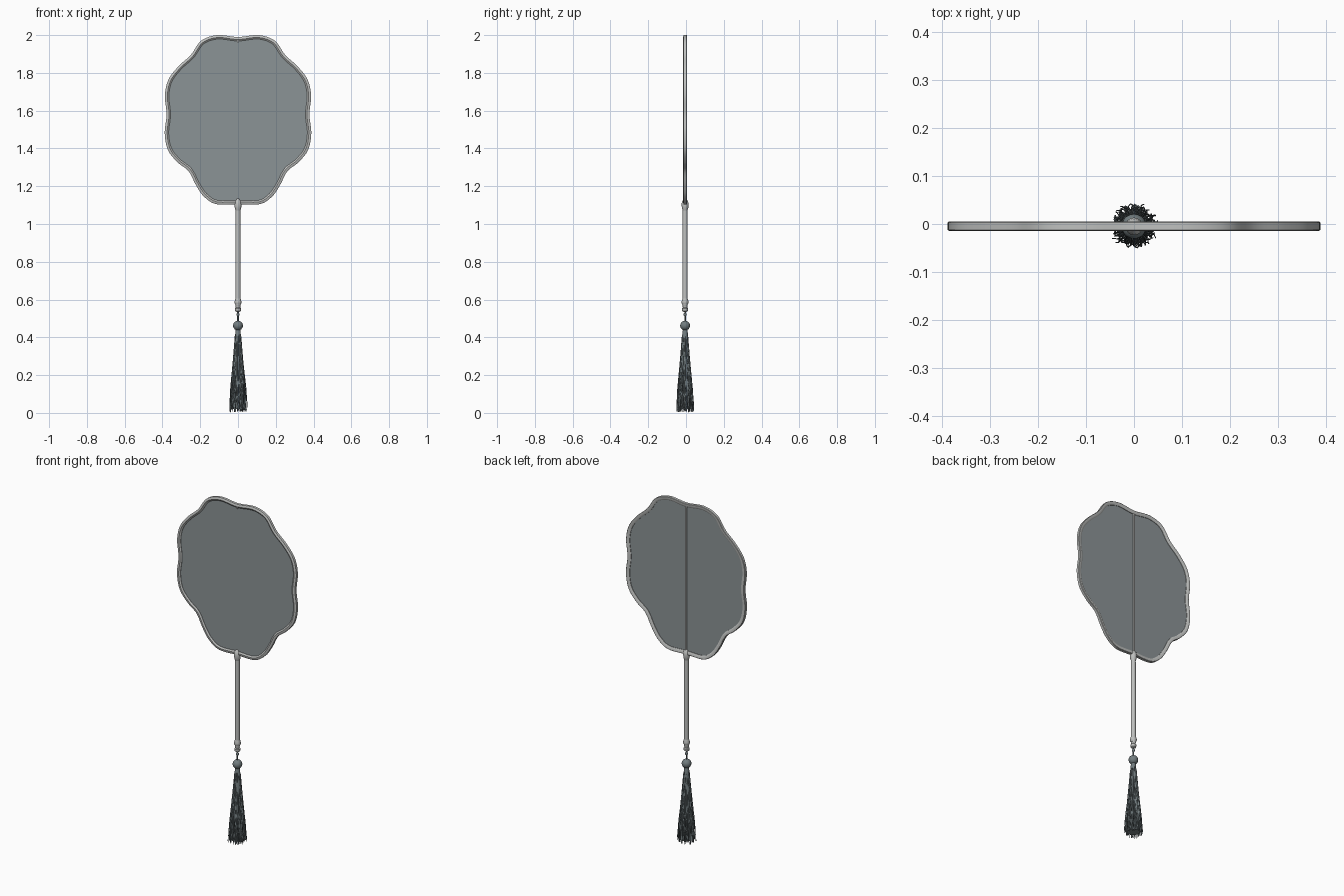
import bpy, bmesh, math, random
from mathutils import Vector

if "Cube" in bpy.data.objects:
    bpy.data.objects.remove(bpy.data.objects["Cube"], do_unlink=True)
random.seed(4)
MID = -0.005  # depth of the fan's centre plane


def material(name, rgb):
    m = bpy.data.materials.new(name)
    m.use_nodes = True
    m.diffuse_color = (*rgb, 1)
    bsdf = m.node_tree.nodes["Principled BSDF"]
    bsdf.inputs["Base Color"].default_value = (*rgb, 1)
    bsdf.inputs["Roughness"].default_value = 0.7
    return m


PALE = material("pale frame", (0.52, 0.53, 0.52))
SILK = material("grey silk", (0.26, 0.295, 0.305))
THREAD = material("slate thread", (0.17, 0.205, 0.215))
DARK = material("dark thread", (0.10, 0.125, 0.135))


def finish(name, bm, mat, angle=40):
    bmesh.ops.recalc_face_normals(bm, faces=bm.faces)
    mesh = bpy.data.meshes.new(name)
    bm.to_mesh(mesh)
    bm.free()
    mesh.materials.append(mat)
    mesh.shade_smooth()
    mesh.set_sharp_from_angle(angle=math.radians(angle))
    obj = bpy.data.objects.new(name, mesh)
    bpy.context.collection.objects.link(obj)
    return obj


def skin(bm, loops, closed):
    """Bridge equal loops of vertices; cap the ends unless closed."""
    n = len(loops[0])
    pairs = list(zip(loops, loops[1:])) + ([(loops[-1], loops[0])] if closed else [])
    for a, b in pairs:
        for i in range(n):
            j = (i + 1) % n
            bm.faces.new((a[i], a[j], b[j], b[i]))
    if not closed:
        bm.faces.new(loops[0])
        bm.faces.new(loops[-1])


def lathe(name, profile, mat, sides=16, y=MID):
    """Turn (radius, height) pairs around the vertical axis."""
    bm = bmesh.new()
    loops = []
    for r, z in profile:
        angles = [math.tau * i / sides for i in range(sides)]
        loops.append([bm.verts.new((r * math.cos(a), y + r * math.sin(a), z)) for a in angles])
    skin(bm, loops, False)
    return finish(name, bm, mat)


def catmull(p0, p1, p2, p3, t):
    return 0.5 * (2 * p1 + (p2 - p0) * t + (2 * p0 - 5 * p1 + 4 * p2 - p3) * t * t
                  + (3 * p1 - p0 - 3 * p2 + p3) * t ** 3)


# Scalloped outline: right half from top to bottom, then mirrored
half = [(0, 1.99), (.11, 2.0), (.195, 1.97), (.25, 1.895), (.315, 1.835), (.368, 1.765),
        (.387, 1.68), (.378, 1.58), (.388, 1.48), (.37, 1.39), (.318, 1.325), (.262, 1.28),
        (.222, 1.205), (.18, 1.145), (.115, 1.105), (0, 1.105)]
ctrl = [Vector(p) for p in half] + [Vector((-x, z)) for x, z in half[-2:0:-1]]
n = len(ctrl)
outline = [catmull(ctrl[i - 1], ctrl[i], ctrl[(i + 1) % n], ctrl[(i + 2) % n], k / 6)
           for i in range(n) for k in range(6)]


def inset(distance):
    result = []
    for i, p in enumerate(outline):
        t = (outline[(i + 1) % len(outline)] - outline[i - 1]).normalized()
        result.append(p + Vector((t.y, -t.x)) * distance)
    return result


def outline_loops(bm, section):
    return [[bm.verts.new((p.x, y, p.y)) for p in inset(d)] for d, y in section]


# Fan frame with a rounded inner lip
bm = bmesh.new()
skin(bm, outline_loops(bm, [(0, -.012), (0, .003), (.002, .005), (.013, .005), (.021, 0),
                            (.021, -.009), (.013, -.015), (.002, -.014)]), True)
finish("fan_frame", bm, PALE)

# Stretched silk panel
bm = bmesh.new()
skin(bm, outline_loops(bm, [(.016, -.0075), (.016, -.003)]), False)
finish("silk_panel", bm, SILK)

# Rib down the back of the panel, and the small clips holding it
lathe("back_rib", [(.005, 1.11), (.005, 1.98)], PALE, 8, -.001)
lathe("top_clip", [(.002, 1.955), (.009, 1.972), (.009, 1.985)], PALE, 8)
lathe("bottom_clip", [(.012, 1.07), (.017, 1.085), (.0185, 1.105), (.015, 1.122), (.004, 1.135)],
      PALE)

# Handle and end cap
lathe("handle", [(.0135, .57), (.0135, .85), (.0125, 1.08), (.012, 1.11)], PALE)
lathe("handle_cap", [(.008, .535), (.015, .54), (.016, .553), (.012, .558), (.013, .572),
                     (.018, .58), (.018, .59), (.0135, .606)], PALE)

# Hanging cord with a knot, then the bead
lathe("cord", [(.004, .47), (.004, .512), (.008, .517), (.008, .524), (.004, .529), (.004, .545)],
      THREAD, 8)
lathe("bead", [(max(.001, .026 * math.sin(a)), .462 - .026 * math.cos(a))
               for a in [math.pi * i / 12 for i in range(13)]], THREAD, 20)

# Solid heart of the tassel
lathe("tassel_body", [(.01, .445), (.014, .43), (.0165, .38), (.022, .3), (.028, .22),
                      (.031, .14), (.033, .06), (.035, .02)], THREAD, 20)


def strands(name, count, thickness, mat, spread):
    """Loose threads that leave the body and hang down, some curling outwards."""
    curve = bpy.data.curves.new(name, "CURVE")
    curve.dimensions = "3D"
    curve.bevel_depth = thickness
    curve.bevel_resolution = 0
    curve.use_fill_caps = True
    for s in range(count):
        a = math.tau * (s + random.random()) / count
        top = random.uniform(.22, .42)
        end = random.uniform(.003, .03)
        flare = random.uniform(.033, spread)
        wave = random.uniform(0, math.tau)
        spline = curve.splines.new("POLY")
        spline.points.add(8)
        for k, point in enumerate(spline.points):
            t = k / 8
            z = top + (end - top) * t
            body = .015 + .02 * min(1, (.42 - z) / .3)
            r = body + (flare - .033) * t ** 1.5
            b = a + .12 * t * math.sin(5 * t + wave)
            point.co = (r * math.cos(b), MID + r * math.sin(b), z, 1)
    curve.materials.append(mat)
    obj = bpy.data.objects.new(name, curve)
    bpy.context.collection.objects.link(obj)


strands("tassel_strands", 80, .0018, THREAD, .044)
strands("tassel_loose_threads", 45, .0013, DARK, .05)
